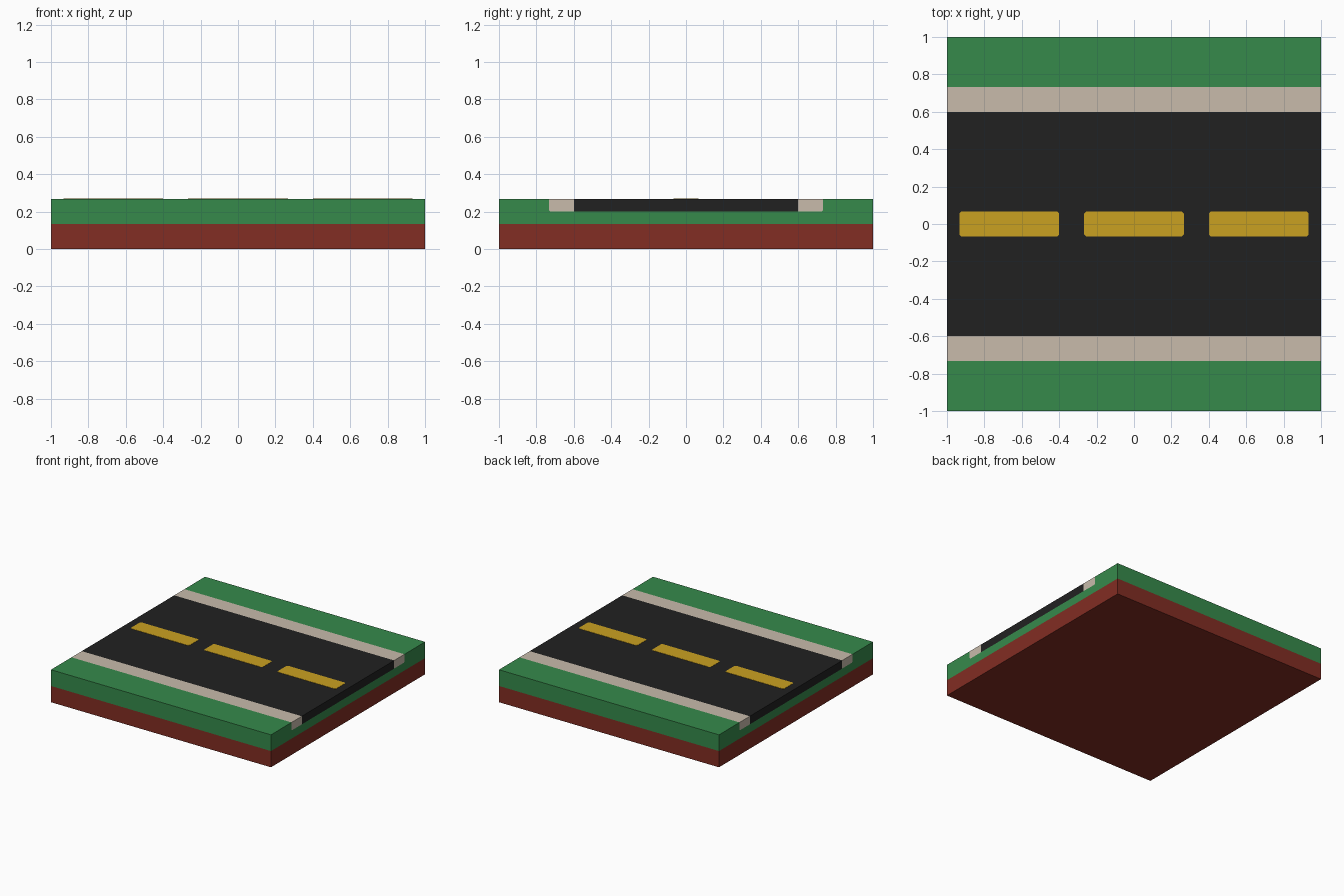
import bpy, bmesh

if "Cube" in bpy.data.objects:
    bpy.data.objects.remove(bpy.data.objects["Cube"])

U = 1 / 15                 # layout unit of the tile
TOP, MID, BED = 4 * U, 2 * U, 3 * U
KERB_IN, KERB_OUT = 0.6, 0.6 + 2 * U
C = 0.007                  # small corner cut


def material(name, rgb):
    def lin(v):
        v /= 255
        return v / 12.92 if v <= 0.04045 else ((v + 0.055) / 1.055) ** 2.4
    m = bpy.data.materials.new(name)
    m.diffuse_color = (*[lin(v) for v in rgb], 1)
    m.use_nodes = True
    m.node_tree.nodes["Principled BSDF"].inputs["Base Color"].default_value = m.diffuse_color
    return m


soil_mat = material("soil_red", (130, 45, 35))
grass_mat = material("grass_green", (54, 138, 75))
kerb_mat = material("kerb_beige", (200, 187, 171))
road_mat = material("asphalt_black", (33, 33, 33))
paint_mat = material("paint_yellow", (202, 161, 33))


def prism(name, points, direction, mat, keep=None):
    """Extrude a closed outline, then drop faces hidden against other parts."""
    bm = bmesh.new()
    base = bm.faces.new([bm.verts.new(p) for p in points])
    ext = bmesh.ops.extrude_face_region(bm, geom=[base], use_keep_orig=True)
    moved = [g for g in ext["geom"] if isinstance(g, bmesh.types.BMVert)]
    bmesh.ops.translate(bm, verts=moved, vec=direction)
    bmesh.ops.recalc_face_normals(bm, faces=bm.faces[:])
    if keep:
        hidden = [f for f in bm.faces if not keep(f)]
        bmesh.ops.delete(bm, geom=hidden, context="FACES")
    me = bpy.data.meshes.new(name)
    bm.to_mesh(me)
    bm.free()
    me.materials.append(mat)
    ob = bpy.data.objects.new(name, me)
    bpy.context.collection.objects.link(ob)
    return ob


def outer(f):
    """True for faces on the outside of the whole slab."""
    c = f.calc_center_median()
    n = f.normal
    return (abs(n.x) > 0.9
            or (abs(n.y) > 0.9 and abs(c.y) > 0.999)
            or (abs(n.z) > 0.9 and (c.z < 0.001 or c.z > TOP - 0.001)))


def strip(name, profile, mat):
    """Sweep a (y, z) profile along the full length of the tile."""
    return prism(name, [(-1, y, z) for y, z in profile], (2, 0, 0), mat, outer)


# Soil layer
strip("soil_base", [(-1, 0), (1, 0), (1, MID), (-1, MID)], soil_mat)

# Grass layer with a bed for the road and kerbs
half = [(1, MID), (1, TOP), (KERB_OUT, TOP), (KERB_OUT, BED + C),
        (KERB_OUT - C, BED), (KERB_IN, BED)]
strip("grass_layer", half + [(-y, z) for y, z in reversed(half)], grass_mat)

# Road surface
strip("road", [(-KERB_IN, BED), (KERB_IN, BED), (KERB_IN, TOP), (-KERB_IN, TOP)], road_mat)

# Kerbs on both sides
for side, s in (("front", -1), ("back", 1)):
    strip(side + "_kerb", [(s * KERB_IN, TOP), (s * KERB_IN, BED), (s * (KERB_OUT - C), BED),
                           (s * KERB_OUT, BED + C), (s * KERB_OUT, TOP)], kerb_mat)

# Painted centre dashes with clipped corners
a, b, k = 4 * U, U, 0.01
for i in range(3):
    cx = (i - 1) * 10 * U
    outline = [(a, b - k), (a - k, b), (k - a, b), (-a, b - k),
               (-a, k - b), (k - a, -b), (a - k, -b), (a, k - b)]
    prism(f"lane_dash_{i + 1}", [(cx + x, y, TOP) for x, y in outline], (0, 0, 0.002),
          paint_mat, lambda f: f.normal.z > -0.5)
